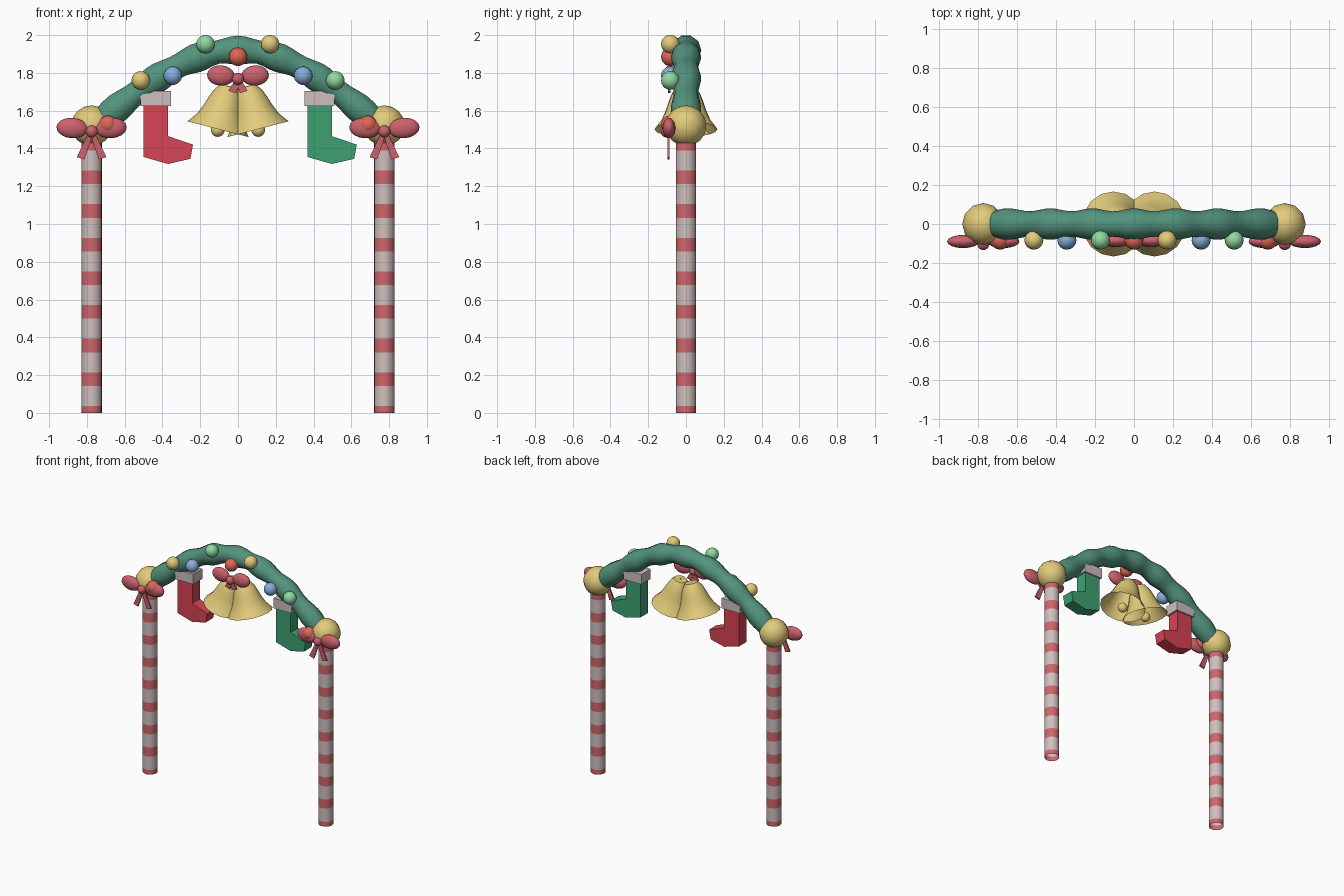
import bpy, bmesh, math
from mathutils import Matrix, Vector

if "Cube" in bpy.data.objects:
    bpy.data.objects.remove(bpy.data.objects["Cube"])


def material(name, r, g, b):
    """Flat colour given as 0-255 display values, stored as linear."""
    lin = [(c / 255) ** 2.2 for c in (r, g, b)] + [1]
    m = bpy.data.materials.new(name)
    m.use_nodes = True
    m.diffuse_color = lin
    m.node_tree.nodes["Principled BSDF"].inputs["Base Color"].default_value = lin
    return m


white = material("warm white", 206, 190, 188)
stripe = material("stripe red", 205, 102, 107)
ribbon = material("ribbon pink", 203, 97, 108)
gold = material("gold", 225, 202, 122)
pine = material("pine green", 84, 146, 125)
coral = material("bauble red", 222, 102, 86)
blue = material("bauble blue", 132, 172, 216)
mint = material("bauble green", 142, 216, 160)
sock_red = material("stocking red", 214, 70, 84)
sock_green = material("stocking green", 64, 160, 112)


def finish(name, bm, mats, smooth=60):
    bmesh.ops.recalc_face_normals(bm, faces=bm.faces)
    mesh = bpy.data.meshes.new(name)
    bm.to_mesh(mesh)
    bm.free()
    for m in mats:
        mesh.materials.append(m)
    ob = bpy.data.objects.new(name, mesh)
    bpy.context.collection.objects.link(ob)
    if smooth:
        bpy.ops.object.select_all(action='DESELECT')
        ob.select_set(True)
        bpy.context.view_layer.objects.active = ob
        bpy.ops.object.shade_smooth_by_angle(angle=math.radians(smooth))
    return ob


def ball(name, loc, size, mat, tilt=0, seg=16, rings=10):
    bm = bmesh.new()
    place = Matrix.Translation(loc) @ Matrix.Rotation(tilt, 4, 'Y') @ Matrix.Diagonal((*size, 1))
    bmesh.ops.create_uvsphere(bm, u_segments=seg, v_segments=rings, radius=1, matrix=place)
    return finish(name, bm, [mat])


def loft(name, rings, mats, sides, rule=None, caps=False, smooth=60):
    """Tube through (centre, direction, radius) rings; rule picks a material per span."""
    bm = bmesh.new()
    loops = []
    for centre, direction, radius in rings:
        out = Vector((0, 1, 0))
        side = out.cross(Vector(direction).normalized())
        turn = [2 * math.pi * i / sides for i in range(sides)]
        loops.append([bm.verts.new(Vector(centre) + radius * (out * math.cos(a) + side * math.sin(a)))
                      for a in turn])
    for n, (a, b) in enumerate(zip(loops, loops[1:])):
        for i in range(sides):
            j = (i + 1) % sides
            f = bm.faces.new((a[i], a[j], b[j], b[i]))
            f.material_index = rule(n) if rule else 0
    if caps:
        bm.faces.new(loops[0])
        bm.faces.new(loops[-1])
    return finish(name, bm, mats, smooth)


def prism(name, outline, depth, mat, y=0):
    """Outline in x and z, extruded evenly about y."""
    bm = bmesh.new()
    face = bm.faces.new([bm.verts.new((x, y - depth / 2, z)) for x, z in outline])
    new = bmesh.ops.extrude_face_region(bm, geom=[face])["geom"]
    bmesh.ops.translate(bm, vec=(0, depth, 0), verts=[v for v in new if isinstance(v, bmesh.types.BMVert)])
    return finish(name, bm, [mat], 0)


def bow(name, x, z, y, scale, tail):
    """Two loops, a knot and two ribbon tails."""
    for s, side in ((1, "left"), (-1, "right")):
        ball(f"{name}_{side}_loop", (x + s * 0.103 * scale, y, z + 0.018), (0.083 * scale, 0.034, 0.054),
             ribbon, -s * 0.08)
        foot = tail * 0.38
        prism(f"{name}_{side}_tail",
              [(x - s * 0.012, z), (x + s * 0.014, z), (x + s * (foot + 0.022), z - tail + 0.012),
               (x + s * (foot - 0.018), z - tail)], 0.012, ribbon, y - 0.003)
    ball(f"{name}_knot", (x, y - 0.012, z), (0.032, 0.032, 0.032), ribbon)


# Striped posts, gold end balls and their bows
post_x = 0.775
levels = [0]
for k in range(-1, 8):
    start = 0.143 + 0.178 * k
    levels += [h for h in (start, start + 0.072) if h > 0]
for s, side in ((1, "left"), (-1, "right")):
    loft(f"{side}_post", [((s * post_x, 0, h), (0, 0, 1), 0.054) for h in levels],
         [stripe, white], 20, lambda n: n % 2)
    ball(f"{side}_end_ball", (s * post_x, 0, 1.52), (0.108, 0.108, 0.108), gold, seg=12, rings=8)
    bow(f"{side}_bow", s * post_x, 1.49, -0.09, 1, 0.148)

# Wavy garland arch
arch = []
for i in range(41):
    x = -0.745 + 1.49 * i / 40
    bend = math.pi / 2 / post_x
    slope = -0.42 * bend * math.sin(bend * x)
    radius = 0.073 + 0.008 * math.cos(2 * math.pi * x / 0.215)
    arch.append(((x, 0, 1.5 + 0.42 * math.cos(bend * x)), (1, 0, slope), radius))
loft("garland", arch, [pine], 10, caps=True)

# Baubles along the front of the garland
for name, x, z, mat in (("top_red", 0, 1.885, coral), ("right_green", -0.172, 1.952, mint),
                        ("left_gold", 0.17, 1.952, gold), ("right_blue", -0.345, 1.785, blue),
                        ("left_blue", 0.345, 1.785, blue), ("right_gold", -0.515, 1.76, gold),
                        ("left_green", 0.515, 1.76, mint), ("right_red", -0.688, 1.525, coral),
                        ("left_red", 0.688, 1.525, coral)):
    ball(f"{name}_bauble", (x, -0.083, z), (0.049, 0.049, 0.049), mat)

# Pair of hollow bells leaning apart, with clappers
profile = [(0.004, 0), (0.048, 0.002), (0.074, 0.04), (0.09, 0.08), (0.106, 0.13), (0.127, 0.18), (0.167, 0.235)]
for s, side in ((1, "left"), (-1, "right")):
    axis = Vector((s * 0.25, 0, -0.97))
    top = Vector((s * 0.047, 0, 1.73))
    loft(f"{side}_bell", [(top + axis * d, axis, r) for r, d in profile], [gold], 16, smooth=50)
    ball(f"{side}_clapper", top + axis * 0.24, (0.036, 0.036, 0.036), gold)
bow("bell_bow", 0, 1.768, -0.085, 0.88, 0.075)

# Hanging stockings, both with toes toward the left
shape = [(0, 1.63), (0.13, 1.63), (0.13, 1.465), (0.262, 1.42), (0.248, 1.345), (0.13, 1.318), (0, 1.355)]
for name, x, mat in (("red", -0.5, sock_red), ("green", 0.367, sock_green)):
    prism(f"{name}_stocking", [(x + dx, z) for dx, z in shape], 0.095, mat)
    prism(f"{name}_stocking_cuff", [(x - 0.015, 1.625), (x + 0.145, 1.625), (x + 0.145, 1.705), (x - 0.015, 1.705)],
          0.115, white)
